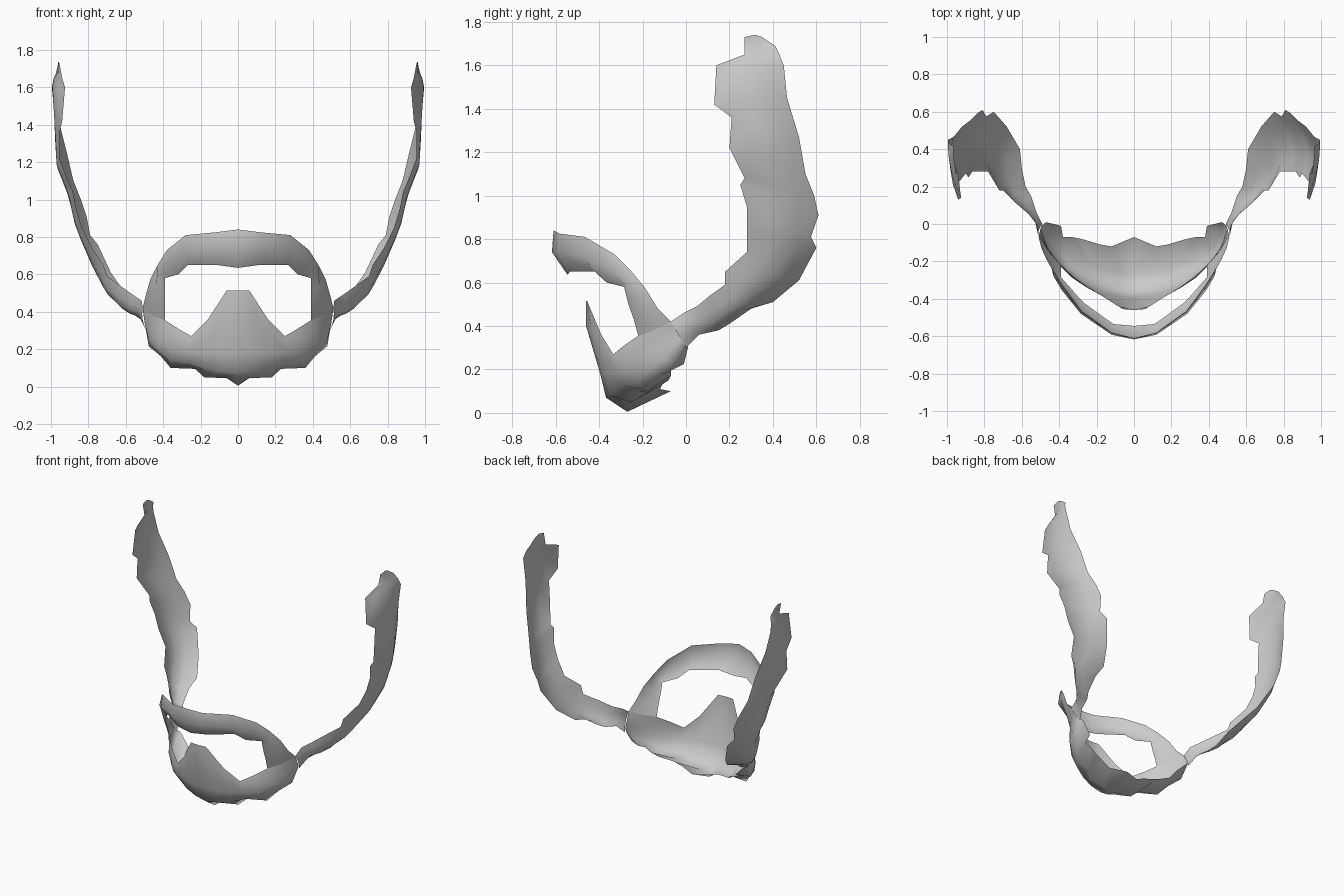
import bpy, bmesh
from mathutils import Vector

grey = bpy.data.materials.new("cloth grey")
grey.diffuse_color = (0.6, 0.6, 0.6, 1)


def sheet(name, rows):
    """Loft a thin open sheet through cross-sections and mirror it in x."""
    bm = bmesh.new()
    grid = [[bm.verts.new(p) for p in row] for row in rows]
    for a, b in zip(grid, grid[1:]):
        for i in range(len(a) - 1):
            bm.faces.new((a[i], a[i + 1], b[i + 1], b[i]))
    bmesh.ops.remove_doubles(bm, verts=bm.verts, dist=0.0005)
    # turn the sheet so that its outer side faces away from the head
    bm.normal_update()
    centre = Vector((0, 0.3, 0.5))
    if sum(f.normal.dot(f.calc_center_median() - centre) * f.calc_area() for f in bm.faces) < 0:
        bmesh.ops.reverse_faces(bm, faces=bm.faces)
    me = bpy.data.meshes.new(name)
    bm.to_mesh(me)
    bm.free()
    me.materials.append(grey)
    ob = bpy.data.objects.new(name, me)
    bpy.context.collection.objects.link(ob)
    for p in me.polygons:
        p.use_smooth = True
    m = ob.modifiers.new("mirror", 'MIRROR')
    m.use_clip = True
    return ob


# brow band over the eye opening: outer edge, middle, inner edge
sheet("brow_band", [
    [(0, -.61, .84), (0, -.617, .74), (0, -.545, .635)],
    [(.12, -.58, .825), (.12, -.592, .74), (.11, -.535, .65)],
    [(.28, -.465, .81), (.285, -.48, .72), (.27, -.42, .65)],
    [(.38, -.33, .73), (.385, -.355, .66), (.32, -.365, .60)],
    [(.43, -.25, .65), (.43, -.28, .61), (.39, -.285, .58)],
    [(.47, -.185, .57), (.44, -.24, .53), (.39, -.265, .50)],
    [(.495, -.13, .48), (.455, -.19, .45), (.39, -.24, .43)],
    [(.51, -.07, .42), (.455, -.15, .38), (.39, -.22, .355)],
])

# nose and cheek cover: top edge down the front, under the chin, to the back edge
sheet("nose_cover", [
    [(0, -.46, .515), (0, -.46, .40), (0, -.395, .18),
     (0, -.368, .07), (0, -.27, .005), (0, -.07, .10)],
    [(.06, -.455, .515), (.08, -.44, .40), (.09, -.385, .18),
     (.09, -.355, .08), (.06, -.26, .045), (.12, -.12, .11)],
    [(.16, -.39, .36), (.17, -.385, .30), (.18, -.36, .18),
     (.18, -.33, .10), (.18, -.25, .05), (.18, -.11, .13)],
    [(.25, -.335, .27), (.26, -.335, .24), (.27, -.315, .18),
     (.27, -.29, .13), (.23, -.22, .095), (.28, -.08, .15)],
    [(.32, -.285, .31), (.335, -.285, .25), (.35, -.26, .19),
     (.36, -.23, .14), (.36, -.18, .10), (.33, -.07, .17)],
    [(.39, -.22, .355), (.405, -.215, .30), (.425, -.19, .24),
     (.43, -.17, .20), (.415, -.13, .165), (.38, -.07, .195)],
    [(.455, -.15, .38), (.46, -.14, .34), (.465, -.12, .29),
     (.477, -.10, .25), (.477, -.06, .215), (.39, -.01, .225)],
    [(.51, -.07, .42), (.507, -.055, .395), (.503, -.04, .37),
     (.50, -.025, .345), (.495, -.01, .32), (.47, .01, .305)],
])

# ragged side straps: front edge, back edge, outward bulge, downward bulge
strap = [
    ((.51, -.07, .42), (.49, 0, .30), .01, 0),
    ((.515, -.01, .46), (.52, .06, .36), .015, .01),
    ((.56, .05, .49), (.55, .15, .38), .03, .025),
    ((.63, .11, .54), (.58, .20, .41), .035, .035),
    ((.70, .18, .59), (.60, .30, .48), .045, .045),
    ((.72, .18, .65), (.61, .40, .51), .06, .04),
    ((.78, .28, .74), (.68, .52, .61), .05, .03),
    ((.835, .28, .85), (.75, .60, .76), .05, .015),
    ((.865, .28, .95), (.79, .575, .81), .045, .01),
    ((.885, .25, 1.05), (.81, .61, .91), .05, 0),
    ((.90, .27, 1.08), (.84, .59, 1.0), .045, 0),
    ((.955, .20, 1.22), (.88, .55, 1.1), .045, 0),
    ((.955, .21, 1.36), (.92, .52, 1.27), .04, 0),
    ((.94, .13, 1.42), (.965, .465, 1.45), .03, 0),
    ((.925, .14, 1.60), (.995, .45, 1.60), .02, 0),
    ((.94, .27, 1.65), (.985, .43, 1.65), .01, 0),
]
rows = []
for f, b, out, down in strap:
    f, b, bulge = Vector(f), Vector(b), Vector((out, 0, -down))
    rows.append([f] + [f.lerp(b, t) + bulge * (4 * t * (1 - t)) for t in (.25, .5, .75)] + [b])
# rounded tip
rows.append([(.955, .27, 1.73), (.96, .32, 1.74), (.962, .35, 1.73),
             (.965, .38, 1.71), (.965, .41, 1.69)])
sheet("side_strap", rows)
